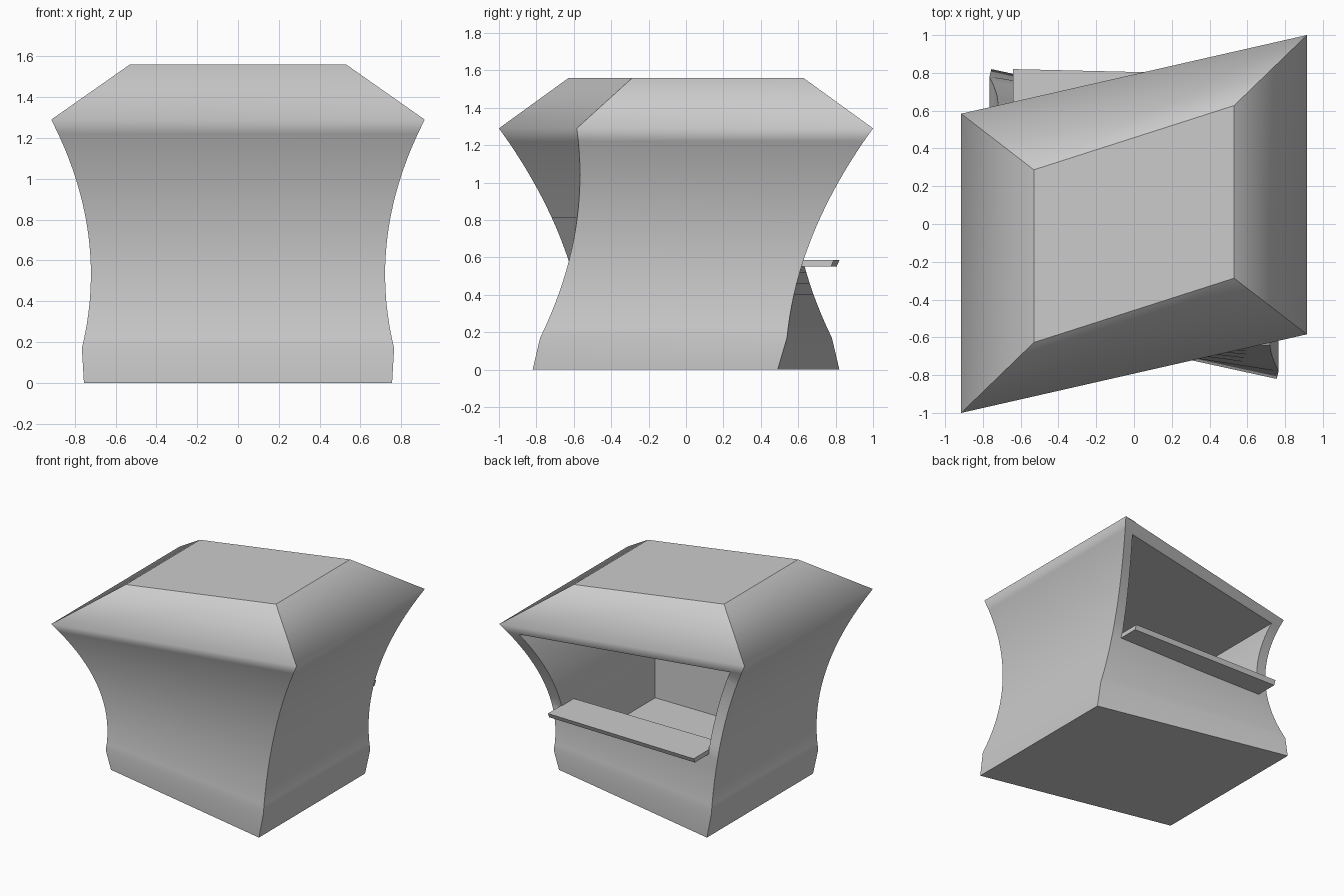
import bpy, bmesh

if "Cube" in bpy.data.objects:
    bpy.data.objects.remove(bpy.data.objects["Cube"])

RIM_Z, SKIRT_Z = 1.29, 0.17


def section(z):
    """half width x, half depth y and shear of the flared wall at height z"""
    t = (z - SKIRT_Z) / (RIM_Z - SKIRT_Z)
    hx = 0.765 - 0.274 * t + 0.424 * t * t
    hy = 0.66 - 0.22 * t + 0.352 * t * t
    return hx, hy, -0.12 + 0.328 * t


def loft(name, rings):
    """closed solid from a stack of four-cornered rings"""
    bm = bmesh.new()
    loops = [[bm.verts.new(p) for p in r] for r in rings]
    for a, b in zip(loops, loops[1:]):
        for i in range(4):
            j = (i + 1) % 4
            bm.faces.new((a[i], a[j], b[j], b[i]))
    bm.faces.new(loops[0][::-1])
    bm.faces.new(loops[-1])
    bmesh.ops.recalc_face_normals(bm, faces=bm.faces)
    me = bpy.data.meshes.new(name)
    bm.to_mesh(me)
    bm.free()
    ob = bpy.data.objects.new(name, me)
    bpy.context.collection.objects.link(ob)
    return ob


def sheared(z, hx, hy, s):
    return [(-hx, -hy - s, z), (hx, -hy + s, z), (hx, hy + s, z), (-hx, hy - s, z)]


def box_ring(z, hx, y0, y1):
    return [(-hx, y0, z), (hx, y0, z), (hx, y1, z), (-hx, y1, z)]


# Booth body: skirt, twisted flaring walls, sloped roof with flat top
N = 18
heights = [SKIRT_Z + (1.22 - SKIRT_Z) * i / N for i in range(N + 1)] + [RIM_Z]
rings = [sheared(0, 0.755, 0.655, -0.165)]
rings += [sheared(z, *section(z)) for z in heights]
rings += [sheared(1.56, 0.53, 0.457, 0.17)]
body = loft("booth_body", rings)

# Hollow room plus serving opening through the back wall
BACK, SILL = -0.52, 0.565
hollow = [box_ring(0.21, 0.63, BACK, 0.48), box_ring(SILL, 0.63, BACK, 0.48),
          box_ring(SILL, 0.63, BACK, 1.3)]
for i in range(1, 13):
    z = SILL + (1.215 - SILL) * i / 12
    hollow.append(box_ring(z, section(z)[0] - 0.085, BACK, 1.3))
cutter = loft("room_cutter", hollow)
cutter.hide_render = True

mod = body.modifiers.new("room", "BOOLEAN")
mod.operation = "DIFFERENCE"
mod.solver = "EXACT"
mod.object = cutter
bpy.context.view_layer.objects.active = body
body.select_set(True)
bpy.ops.object.modifier_apply(modifier="room")
bpy.data.objects.remove(cutter)

# Smooth shading: corners stay sharp, the roof rim stays soft
bm = bmesh.new()
bm.from_mesh(body.data)
for f in bm.faces:
    f.smooth = True
for e in bm.edges:
    on_rim = all(abs(v.co.z - RIM_Z) < 1e-3 for v in e.verts)
    e.smooth = on_rim or e.calc_face_angle(0) < 0.5
bm.to_mesh(body.data)
bm.free()

# Serving counter resting on the sill
loft("serving_counter", [
    [(-0.64, 0.48, 0.55), (0.64, 0.48, 0.55), (0.64, 0.775, 0.55), (-0.64, 0.805, 0.55)],
    [(-0.64, 0.48, 0.585), (0.64, 0.48, 0.585), (0.64, 0.79, 0.585), (-0.64, 0.82, 0.585)]])
